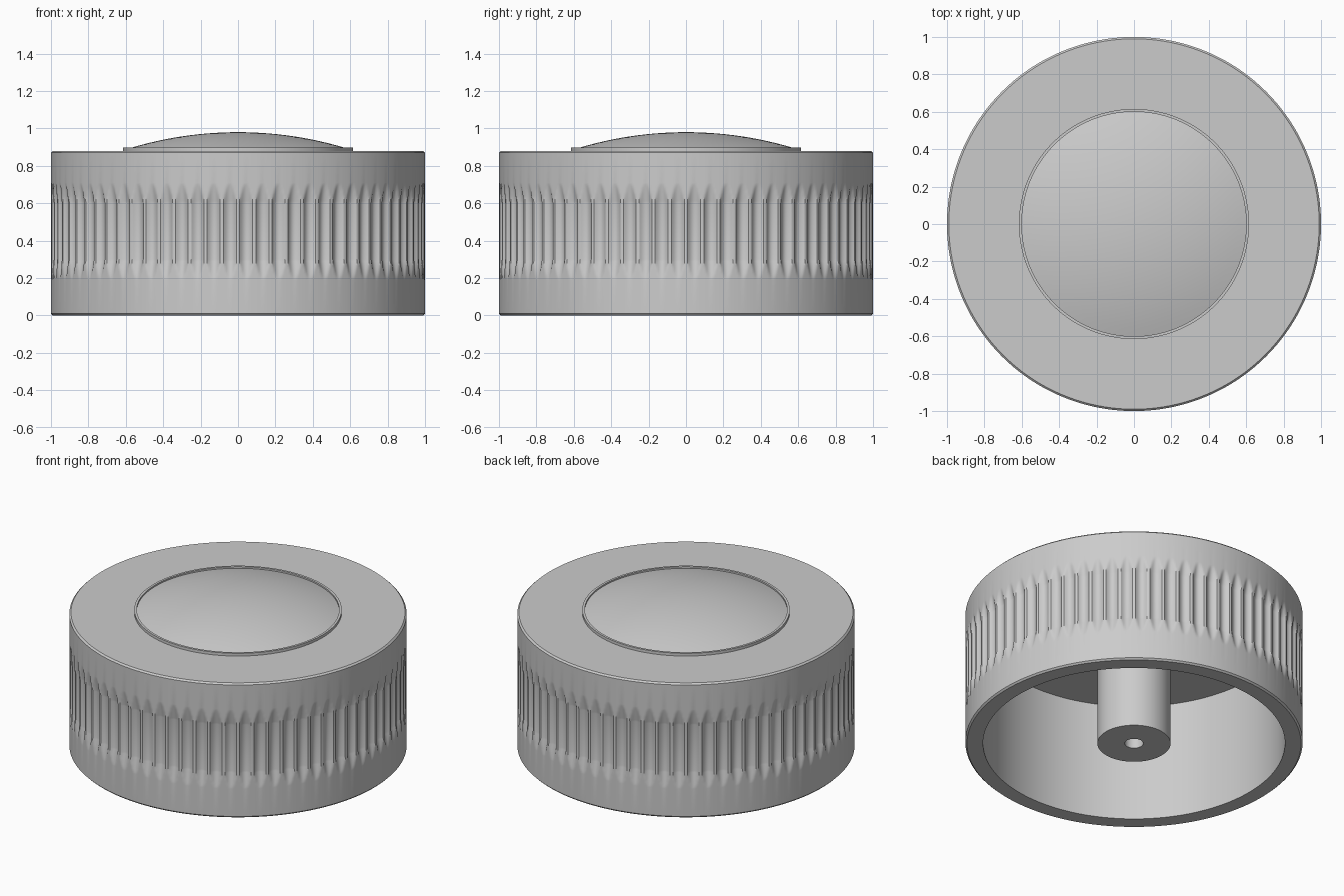
import bpy, bmesh
from math import sin, cos, pi, radians, sqrt

if "Cube" in bpy.data.objects:
    bpy.data.objects.remove(bpy.data.objects["Cube"])

FLUTES = 72
PER = 10                      # segments per flute
DEPTH = 0.022
BAND = (0.19, 0.30, 0.60, 0.71)


def flute_depth(i, z):
    """Groove depth at segment i and height z, with arched run-outs."""
    u = ((i % PER) / PER - 0.5) / 0.42     # ridge centred on each multiple
    if abs(u) >= 1:
        return 0.0
    a, b, c, d = BAND
    if z <= a or z >= d:
        return 0.0
    ramp = min(1, (z - a) / (b - a), (d - z) / (d - c))
    return max(0.0, DEPTH * ((1 - u * u) - (1 - ramp)))


def lathe(name, profile, segs, fluted=()):
    """Spin (r, z) points round z; r = 0 makes a single pole vertex."""
    bm = bmesh.new()
    rings = []
    for k, (r, z) in enumerate(profile):
        if r == 0:
            rings.append([bm.verts.new((0, 0, z))])
            continue
        ring = []
        for i in range(segs):
            t = 2 * pi * i / segs
            q = r - flute_depth(i, z) if k in fluted else r
            ring.append(bm.verts.new((q * cos(t), q * sin(t), z)))
        rings.append(ring)
    for a, b in zip(rings, rings[1:]):
        for i in range(segs):
            j = (i + 1) % segs
            if len(a) == 1:
                bm.faces.new((a[0], b[j], b[i]))
            elif len(b) == 1:
                bm.faces.new((a[i], a[j], b[0]))
            else:
                bm.faces.new((a[i], a[j], b[j], b[i]))
    bmesh.ops.recalc_face_normals(bm, faces=bm.faces)
    me = bpy.data.meshes.new(name)
    bm.to_mesh(me)
    bm.free()
    ob = bpy.data.objects.new(name, me)
    bpy.context.collection.objects.link(ob)
    bpy.ops.object.select_all(action='DESELECT')
    ob.select_set(True)
    bpy.context.view_layer.objects.active = ob
    bpy.ops.object.shade_smooth_by_angle(angle=radians(30))
    return ob


# Knob body: shaft hole, post, hollow underside, fluted grip, flat top
inner = [(0, 0.45), (0.055, 0.45), (0.055, 0), (0.217, 0), (0.217, 0.77),
         (0.895, 0.77), (0.895, 0), (0.99, 0), (1, 0.01)]
n = 10
a, b, c, d = BAND
grip = [(1, a + (b - a) * k / n) for k in range(n + 1)]
grip += [(1, c + (d - c) * k / n) for k in range(n + 1)]
# Raised thin rim and shallow dome set inside it
R = 2.0
dome = [(r, 0.98 - R + sqrt(R * R - r * r))
        for r in [0.6 * (1 - k / 14) for k in range(14)]]
top = [(1, 0.87), (0.99, 0.88), (0.615, 0.88), (0.615, 0.898), (0.6, 0.898)]
start = len(inner)
lathe("knob_body", inner + grip + top + dome + [(0, 0.98)], FLUTES * PER,
      range(start, start + len(grip)))
